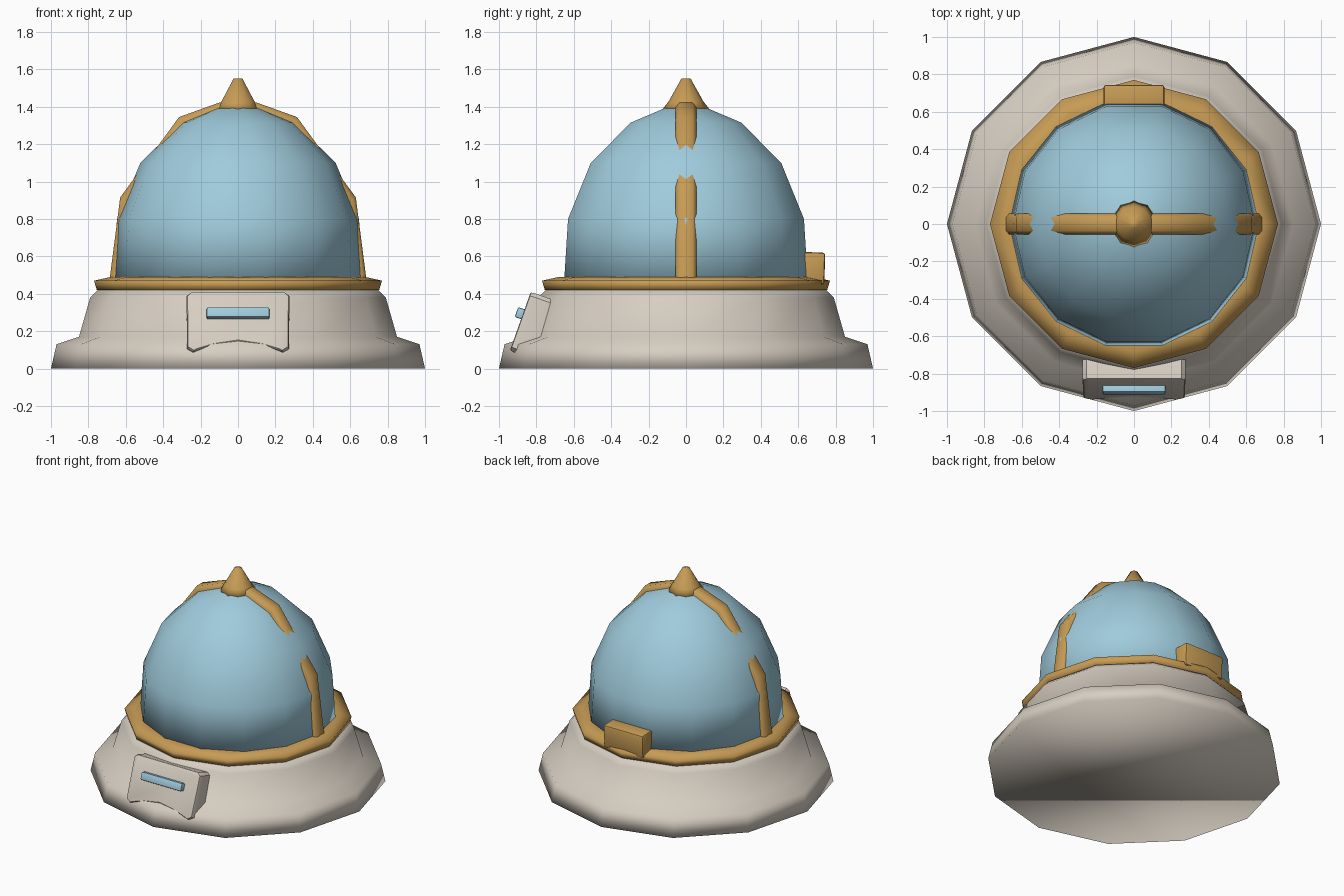
import bpy
import bmesh
from math import sin, cos, pi, radians
from mathutils import Matrix, Vector

cube = bpy.data.objects.get("Cube")
if cube:
    bpy.data.objects.remove(cube, do_unlink=True)


def material(name, rgb):
    mat = bpy.data.materials.new(name)
    mat.use_nodes = True
    mat.diffuse_color = (*rgb, 1)
    mat.node_tree.nodes["Principled BSDF"].inputs["Base Color"].default_value = (*rgb, 1)
    return mat


CREAM = material("warm cream", (0.68, 0.62, 0.54))
BLUE = material("pale blue", (0.35, 0.60, 0.72))
GOLD = material("dull gold", (0.57, 0.33, 0.09))


def finish(name, bm, mat, sharp=None):
    """Turn a bmesh into a smooth shaded object, with optional sharp edges."""
    bmesh.ops.recalc_face_normals(bm, faces=bm.faces)
    for face in bm.faces:
        face.smooth = True
    mesh = bpy.data.meshes.new(name)
    bm.to_mesh(mesh)
    bm.free()
    mesh.materials.append(mat)
    if sharp:
        mesh.set_sharp_from_angle(angle=radians(sharp))
    obj = bpy.data.objects.new(name, mesh)
    bpy.context.collection.objects.link(obj)
    return obj


def skin(bm, rings):
    """Bridge closed rings of points and cap both ends."""
    loops = [[bm.verts.new(p) for p in ring] for ring in rings]
    n = len(loops[0])
    for a, b in zip(loops, loops[1:]):
        for i in range(n):
            j = (i + 1) % n
            bm.faces.new((a[i], a[j], b[j], b[i]))
    bm.faces.new(loops[0][::-1])
    bm.faces.new(loops[-1])


def lathe(name, profile, sides, mat, start=0.0):
    bm = bmesh.new()
    turns = [start + 2 * pi * i / sides for i in range(sides)]
    skin(bm, [[(r * cos(t), r * sin(t), z) for t in turns] for r, z in profile])
    return finish(name, bm, mat)


def rounded_box(name, size, place, mat, bevel):
    bm = bmesh.new()
    bmesh.ops.create_cube(bm, size=1, matrix=Matrix.Diagonal((*size, 1)))
    bmesh.ops.bevel(bm, geom=bm.edges[:], offset=bevel, segments=2,
                    profile=0.5, affect='EDGES')
    bm.transform(place)
    return finish(name, bm, mat, 35)


# Turned parts: flared brim, trim ring, dome and top finial
lathe("brim", [(1, 0), (0.97, 0.13), (0.85, 0.17), (0.79, 0.38), (0.75, 0.42)], 12, CREAM)
lathe("trim_ring", [(0.70, 0.415), (0.755, 0.42), (0.77, 0.47), (0.68, 0.49), (0.62, 0.49)],
      12, GOLD)
lathe("dome", [(0.67, 0.44), (0.647, 0.80), (0.522, 1.10), (0.303, 1.315), (0.11, 1.395),
               (0.02, 1.41)], 14, BLUE)
lathe("finial", [(0.128, 1.383), (0.092, 1.43), (0.025, 1.55)], 10, GOLD, pi / 2)

# Crest strap running over the dome from side to side
half = [(0.69, 0.45), (0.63, 0.915), (0.315, 1.345), (0.10, 1.422)]
path = half + [(-x, z) for x, z in reversed(half)]
section = [(-0.055, 0.9), (-0.055, 0.975), (-0.035, 1), (0.035, 1), (0.055, 0.975), (0.055, 0.9)]
bm = bmesh.new()
skin(bm, [[(x * s, y, 0.45 + (z - 0.45) * s) for y, s in section] for x, z in path])
finish("crest_strap", bm, GOLD, 50)

# Front plate with an arched lower edge, leaning back along the brim
lean = Matrix.Translation((0, -0.83, 0.41)) @ Matrix.Rotation(radians(-19.6), 4, 'X')
side = [(0.255, 0), (0.275, -0.02), (0.272, -0.313), (0.24, -0.334), (0.14, -0.302)]
outline = side + [(0, -0.28)] + [(-x, h) for x, h in reversed(side)]
middle = Vector((0, -0.16))
bm = bmesh.new()
rings = []
for depth, scale in ((0.14, 1), (0.015, 1), (0.004, 0.98), (0, 0.94)):
    points = [middle + (Vector(p) - middle) * scale for p in outline]
    rings.append([lean @ Vector((p.x, depth, p.y)) for p in points])
skin(bm, rings)
finish("front_plate", bm, CREAM, 35)

# Blue bar on the plate and the gold block at the back
rounded_box("front_bar", (0.335, 0.07, 0.056), lean @ Matrix.Translation((0, -0.001, -0.127)),
            BLUE, 0.008)
rounded_box("back_block", (0.325, 0.14, 0.17),
            Matrix.Translation((0, 0.672, 0.537)) @ Matrix.Rotation(radians(-2), 4, 'X'),
            GOLD, 0.014)
